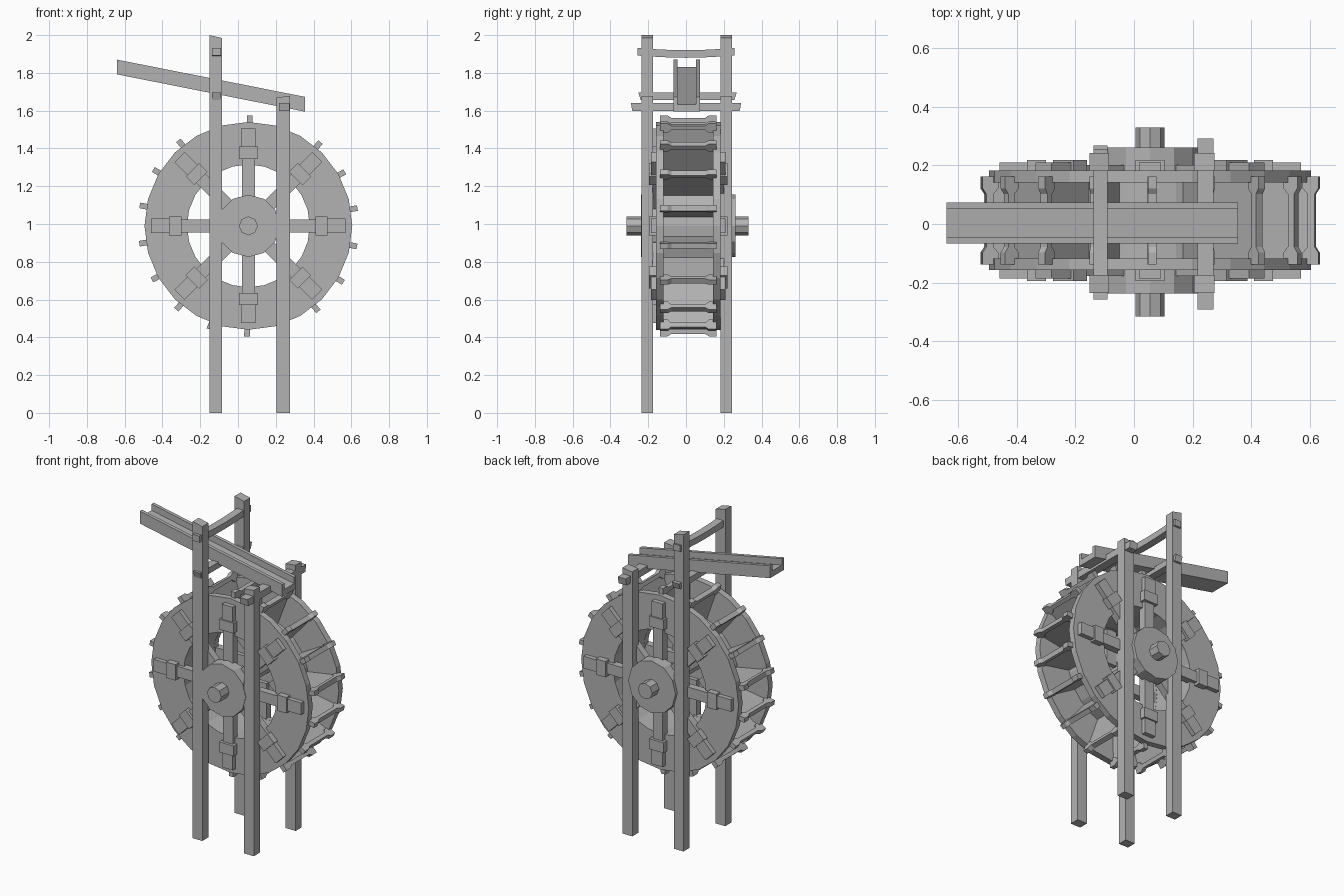
import bpy, bmesh, math
from mathutils import Matrix, Vector

cube = bpy.data.objects.get("Cube")
if cube:
    bpy.data.objects.remove(cube)

wood = bpy.data.materials.new("grey_wood")
wood.use_nodes = True
GREY = (0.45, 0.45, 0.45, 1)
wood.diffuse_color = GREY
wood.node_tree.nodes["Principled BSDF"].inputs["Base Color"].default_value = GREY

CENTRE = Vector((0.055, 0.012, 0.99))


def finish(bm, name, loc=(0, 0, 0)):
    bmesh.ops.recalc_face_normals(bm, faces=bm.faces)
    mesh = bpy.data.meshes.new(name)
    bm.to_mesh(mesh)
    bm.free()
    mesh.materials.append(wood)
    obj = bpy.data.objects.new(name, mesh)
    obj.location = loc
    bpy.context.collection.objects.link(obj)
    return obj


def box(bm, lo, hi, turn=Matrix()):
    lo, hi = Vector(lo), Vector(hi)
    m = turn @ Matrix.Translation((lo + hi) / 2) @ Matrix.Diagonal((*(hi - lo), 1))
    return bmesh.ops.create_cube(bm, size=1, matrix=m)["verts"]


def prism(bm, points, shift):
    """Extrude a flat outline along a vector."""
    face = bm.faces.new([bm.verts.new(p) for p in points])
    ext = bmesh.ops.extrude_face_region(bm, geom=[face])["geom"]
    verts = [v for v in ext if isinstance(v, bmesh.types.BMVert)]
    bmesh.ops.translate(bm, verts=verts, vec=shift)


def spin(angle):
    return Matrix.Rotation(-angle, 4, 'Y')


def annulus(bm, inner, outer, y0, y1, sides=24):
    """Square-section ring around the y axis."""
    section = [(inner, y0), (outer, y0), (outer, y1), (inner, y1)]
    rings = []
    for i in range(sides):
        turn = spin(math.tau * i / sides)
        rings.append([bm.verts.new(turn @ Vector((r, y, 0))) for r, y in section])
    for a, b in zip(rings, rings[1:] + rings[:1]):
        for k in range(4):
            bm.faces.new((a[k], a[k - 1], b[k - 1], b[k]))


def drum(name, radius, y0, y1, sides):
    bm = bmesh.new()
    pts = [spin(math.tau * i / sides) @ Vector((radius, y0, 0)) for i in range(sides)]
    prism(bm, pts, (0, y1 - y0, 0))
    finish(bm, name, CENTRE)


# Wheel rims, hubs and the drum floor behind the paddles
for side, s in (("front", -1), ("back", 1)):
    bm = bmesh.new()
    annulus(bm, 0.325, 0.55, s * 0.13, s * 0.17)
    finish(bm, side + "_rim", CENTRE)
    drum(side + "_hub", 0.165, s * 0.17, s * 0.25, 12)

    # Spokes with clamps and end blocks
    bm = bmesh.new()
    for i in range(8):
        turn = spin(math.tau * i / 8)
        for r0, r1, half, depth in ((0.1, 0.5, 0.034, 0.19),
                                    (0.355, 0.42, 0.05, 0.207),
                                    (0.42, 0.515, 0.038, 0.198)):
            y0, y1 = sorted((s * 0.145, s * depth))
            box(bm, (r0, y0, -half), (r1, y1, half), turn)
    finish(bm, side + "_spokes", CENTRE)

bm = bmesh.new()
annulus(bm, 0.326, 0.34, -0.135, 0.135)
finish(bm, "drum_floor", CENTRE)
drum("axle", 0.05, -0.328, 0.318, 8)

# Paddles with dog-bone edge bars
bm = bmesh.new()
half_bar = [(0.585, 0.15), (0.585, 0.11), (0.572, 0.09)]
half_in = [(0.548, 0.09), (0.53, 0.11), (0.53, 0.15)]
outline = half_bar + [(r, -y) for r, y in reversed(half_bar)]
outline += [(r, -y) for r, y in reversed(half_in)] + half_in
for i in range(18):
    turn = spin(math.radians(9.3 + 20 * i))
    box(bm, (0.33, -0.132, -0.007), (0.56, 0.132, 0.007), turn)
    prism(bm, [turn @ Vector((r, y, -0.015)) for r, y in outline],
          turn.to_3x3() @ Vector((0, 0, 0.03)))
finish(bm, "paddles", CENTRE)

# Support posts with slanted tops
for name, x0, x1, left_top, right_top in (("tall", -0.152, -0.085, 2.0, 1.985),
                                          ("short", 0.205, 0.275, 1.67, 1.678)):
    for side, y in (("front", -0.235), ("back", 0.183)):
        bm = bmesh.new()
        prism(bm, [(x0, y, 0), (x1, y, 0), (x1, y, right_top), (x0, y, left_top)],
              (0, 0.06, 0))
        finish(bm, f"{side}_{name}_post", (0, 0, 0))


# Cross beams, slightly sagging
def beam(name, x0, x1, z, half, y0, y1, sag, flare):
    bm = bmesh.new()
    steps = 6
    low, high = [], []
    for i in range(steps + 1):
        t = i / steps
        y = y0 + (y1 - y0) * t
        dz = -sag * math.sin(math.pi * t)
        inset = flare * ((i == 0) - (i == steps))
        low.append((x0, y + inset, z - half + dz))
        high.append((x0, y, z + half + dz))
    prism(bm, low + high[::-1], (x1 - x0, 0, 0))
    finish(bm, name)


beam("upper_beam", -0.138, -0.09, 1.912, 0.02, -0.258, 0.256, 0.012, 0.0)
beam("middle_beam", -0.138, -0.09, 1.676, 0.019, -0.252, 0.268, 0.0, 0.012)
beam("lower_beam", 0.217, 0.272, 1.619, 0.022, -0.292, 0.292, 0.0, 0.008)

# Sloping water trough
bm = bmesh.new()
w, t, h, f = 0.07, 0.022, 0.078, 0.038
channel = [(-w, 0), (w, 0), (w, h), (w - t, h), (w - t, f), (t - w, f), (t - w, h), (-w, h)]
prism(bm, [(-0.64, y + 0.004, 1.792 + z) for y, z in channel], (0.995, 0, -0.197))
finish(bm, "water_trough")
